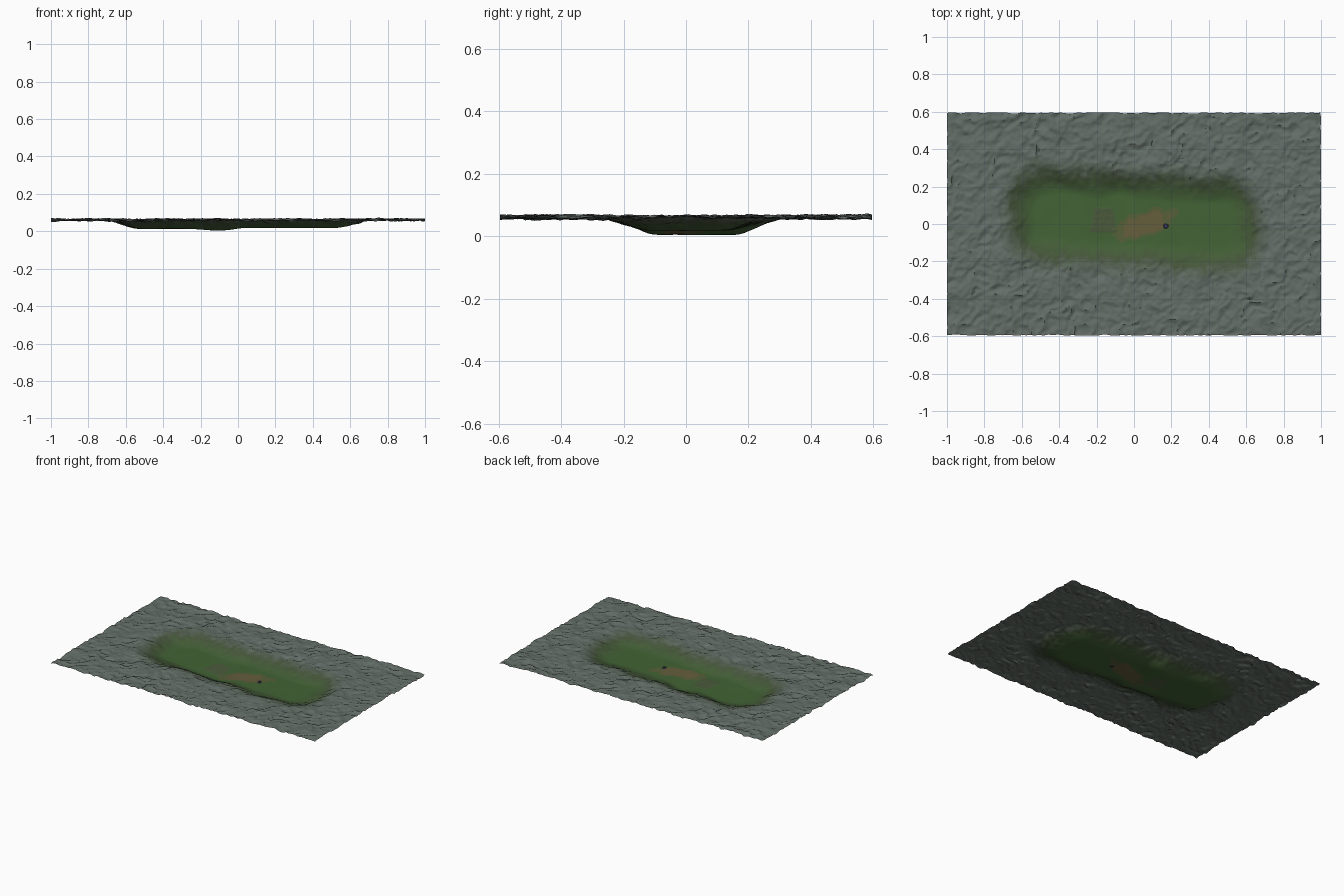
import bpy, bmesh, math
from mathutils import Vector, noise

if "Cube" in bpy.data.objects:
    bpy.data.objects.remove(bpy.data.objects["Cube"])

NX, NY = 260, 156
HX, HY = 1.0, 0.595


def smooth(a, b, v):
    t = max(0.0, min(1.0, (v - a) / (b - a)))
    return t * t * (3 - 2 * t)


def n(x, y, f, seed=0.0):
    return noise.noise(Vector((x * f, y * f, seed)))


def basin_distance(x, y):
    # rounded, slightly skewed box around the basin floor
    yy = y - (0.02 - 0.06 * x)
    dx = max(abs(x) - 0.48, 0)
    dy = max(abs(yy) - 0.07, 0)
    return math.hypot(dx, dy) - 0.07 + 0.025 * n(x, y, 7, 3)


def rock_height(x, y):
    # diagonal crags: stretched ridged noise with two finer layers
    u, v = (x + y) * 0.707, (y - x) * 0.707
    w = 0.05 * n(x, y, 9, 8)
    h = 0.55 * n(u * 0.7 + w, v + w, 10, 1) + 0.45 * (0.5 - abs(n(u * 0.7, v + w, 20, 5)) * 2)
    h += 0.25 * n(u, v, 45, 2)
    return 0.063 + max(-0.013, min(0.014, 0.016 * h))


def floor_height(x, y):
    z = 0.015 + 0.005 * smooth(-0.05, 0.03, x)
    z -= 0.009 * math.exp(-((x + 0.11) / 0.09) ** 2)
    return z + 0.0012 * n(x, y, 8, 4)


def in_slab(x, y):
    return -0.045 < y < 0.085 and abs(x + 0.165) < 0.065 - 0.2 * y


def material(name, col):
    m = bpy.data.materials.new(name)
    m.diffuse_color = (*col, 1)
    m.use_nodes = True
    m.node_tree.nodes["Principled BSDF"].inputs["Base Color"].default_value = m.diffuse_color
    return m


def mix(a, b, t):
    return tuple(p + (q - p) * t for p, q in zip(a, b))


# terrain sheet
bm = bmesh.new()
grid = []
for j in range(NY + 1):
    row = []
    for i in range(NX + 1):
        x, y = -HX + 2 * HX * i / NX, -HY + 2 * HY * j / NY
        d = basin_distance(x, y)
        t = smooth(-0.03, 0.15, d)
        z = floor_height(x, y) * (1 - t) + rock_height(x, y) * t
        if in_slab(x, y):
            z += 0.0015 + 0.002 * n(x, y, 70, 6)
        # sideways push gives the crags steep lips
        k = 0.007 * smooth(0.08, 0.2, d)
        px = max(-HX, min(HX, x + k * n(x, y, 28, 11)))
        py = max(-HY, min(HY, y + k * n(x, y, 28, 17)))
        row.append(bm.verts.new((px, py, z)))
    grid.append(row)

# colour bands: grass to rock, then worn dirt and slab
LEVELS = 10
GRASS, SLOPE, ROCK = (0.055, 0.125, 0.035), (0.06, 0.09, 0.042), (0.125, 0.155, 0.135)
mesh = bpy.data.meshes.new("valley_terrain")
for k in range(LEVELS):
    t = k / (LEVELS - 1)
    c = mix(GRASS, SLOPE, t * 2) if t < 0.5 else mix(SLOPE, ROCK, t * 2 - 1)
    mesh.materials.append(material(f"ground_{k}", c))
mesh.materials.append(material("worn_dirt", (0.13, 0.11, 0.045)))
mesh.materials.append(material("worn_grass", (0.09, 0.115, 0.04)))
mesh.materials.append(material("slab_stone", (0.07, 0.105, 0.045)))

for j in range(NY):
    for i in range(NX):
        f = bm.faces.new((grid[j][i], grid[j][i + 1], grid[j + 1][i + 1], grid[j + 1][i]))
        c = f.calc_center_median()
        t = smooth(-0.05, 0.2, basin_distance(c.x, c.y) + 0.03 * n(c.x, c.y, 25, 9))
        f.material_index = round(t * (LEVELS - 1))
        dirt = math.hypot((c.x - 0.06) / 0.17, (c.y - 0.3 * (c.x - 0.06)) / 0.075) + 0.35 * n(c.x, c.y, 22, 13)
        if dirt < 1:
            f.material_index = LEVELS + (dirt > 0.75)
        if in_slab(c.x, c.y):
            f.material_index = LEVELS + 2
        f.smooth = True
bm.to_mesh(mesh)
bm.free()
terrain = bpy.data.objects.new("valley_terrain", mesh)
bpy.context.collection.objects.link(terrain)
bpy.context.view_layer.objects.active = terrain
terrain.select_set(True)
bpy.ops.object.shade_smooth_by_angle(angle=math.radians(35))

# settle the lowest point on the ground
low = min(v.co.z for v in mesh.vertices)
for v in mesh.vertices:
    v.co.z += 0.004 - low

# small well ring with a dark bottom
wz = floor_height(0.17, -0.01) + 0.004 - low
bpy.ops.mesh.primitive_torus_add(major_radius=0.011, minor_radius=0.003, major_segments=16,
                                 minor_segments=6, location=(0.17, -0.01, wz + 0.001))
ring = bpy.context.object
ring.name = "well_ring"
ring.data.materials.append(material("well_stone", (0.06, 0.065, 0.09)))
bpy.ops.mesh.primitive_circle_add(vertices=16, radius=0.01, fill_type='NGON', location=(0.17, -0.01, wz + 0.0015))
pool = bpy.context.object
pool.name = "well_pool"
pool.data.materials.append(material("well_dark", (0.05, 0.05, 0.16)))
